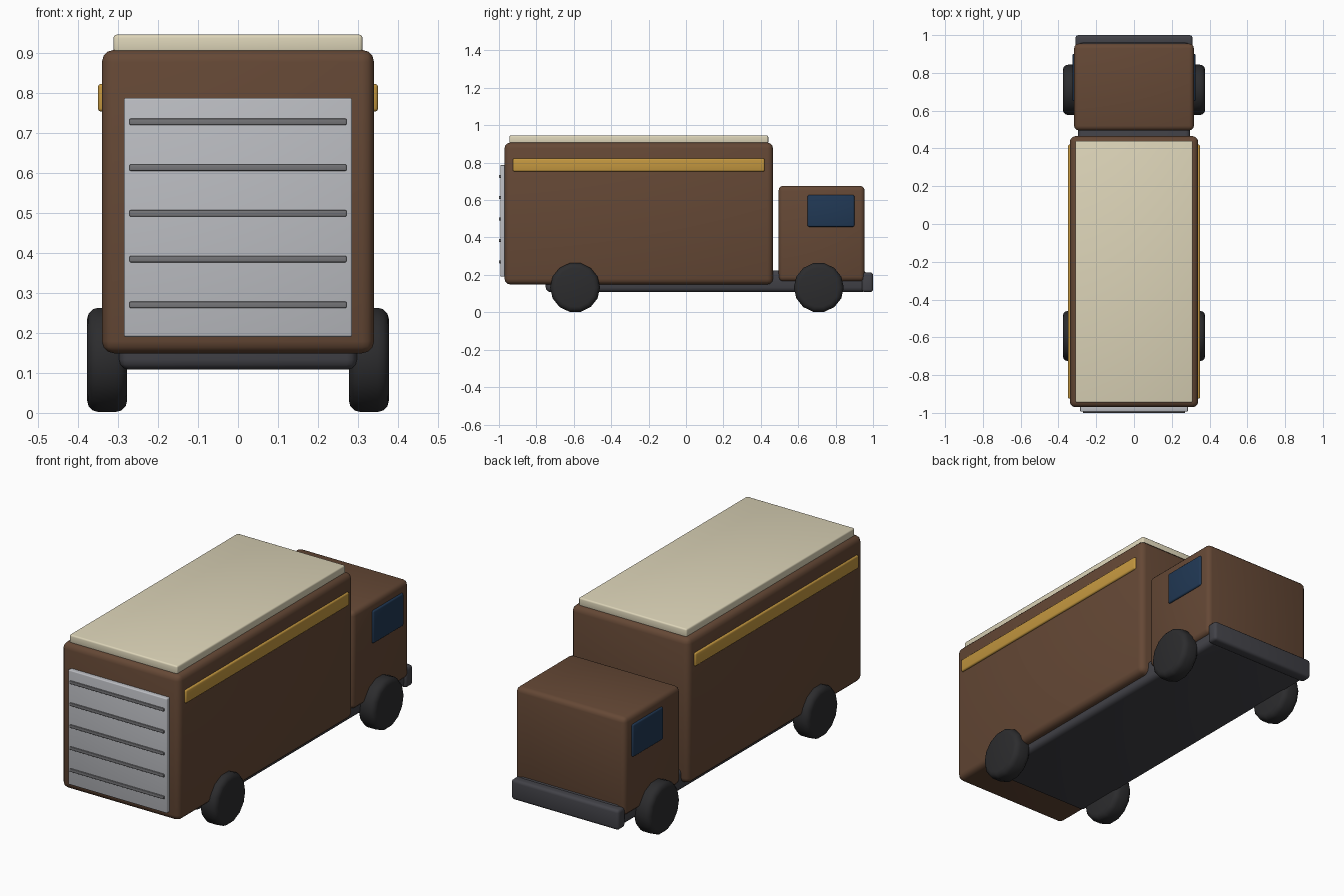
import bpy, math

if "Cube" in bpy.data.objects:
    bpy.data.objects.remove(bpy.data.objects["Cube"])


def material(name, r, g, b):
    m = bpy.data.materials.new(name)
    m.diffuse_color = (r, g, b, 1)
    m.use_nodes = True
    m.node_tree.nodes["Principled BSDF"].inputs["Base Color"].default_value = m.diffuse_color
    return m


BROWN = material("brown", 0.13, 0.065, 0.036)
CREAM = material("cream", 0.72, 0.66, 0.48)
GOLD = material("gold", 0.55, 0.31, 0.05)
GLASS = material("glass", 0.015, 0.04, 0.09)
DARK = material("dark", 0.055, 0.055, 0.065)
TYRE = material("tyre", 0.025, 0.025, 0.027)
SILVER = material("silver", 0.50, 0.51, 0.54)
SLAT = material("slat", 0.18, 0.18, 0.19)


def finish(ob, name, mat, bevel, segments=3):
    ob.name = name
    ob.data.materials.append(mat)
    bpy.ops.object.transform_apply(location=False, rotation=True, scale=True)
    mod = ob.modifiers.new("bevel", 'BEVEL')
    mod.width = bevel
    mod.segments = segments
    mod.limit_method = 'ANGLE'
    mod.angle_limit = math.radians(45)
    bpy.ops.object.modifier_apply(modifier="bevel")
    bpy.ops.object.shade_smooth_by_angle(angle=math.radians(32))
    return ob


def box(name, x, y, z, mat, bevel):
    """Bevelled box from (min, max) ranges on each axis."""
    mid = [(a + b) / 2 for a, b in (x, y, z)]
    bpy.ops.mesh.primitive_cube_add(size=1, location=mid)
    ob = bpy.context.object
    ob.scale = [b - a for a, b in (x, y, z)]
    return finish(ob, name, mat, bevel)


# Chassis and bumper
box("chassis", (-0.297, 0.297), (-0.75, 0.965), (0.108, 0.224), DARK, 0.025)
box("bumper", (-0.31, 0.31), (0.94, 1.0), (0.108, 0.213), DARK, 0.015)

# Cargo body, roof and cab
box("cargo_box", (-0.34, 0.34), (-0.97, 0.465), (0.149, 0.907), BROWN, 0.03)
box("roof_panel", (-0.311, 0.311), (-0.945, 0.44), (0.90, 0.945), CREAM, 0.008)
box("cab", (-0.317, 0.317), (0.495, 0.955), (0.165, 0.676), BROWN, 0.025)

# Rear roller door with slats
box("roller_door", (-0.285, 0.285), (-0.993, -0.96), (0.19, 0.787), SILVER, 0.005)
for i in range(5):
    z = 0.27 + i * 0.1143
    box("door_slat", (-0.271, 0.271), (-1.0, -0.985), (z - 0.008, z + 0.008), SLAT, 0.003)

# Side stripes, windows and wheels
for s, side in ((-1, "left"), (1, "right")):
    def span(a, b):
        return tuple(sorted((s * a, s * b)))
    box(side + "_stripe", span(0.33, 0.35), (-0.925, 0.42), (0.753, 0.822), GOLD, 0.008)
    win = box(side + "_window", span(0.305, 0.326), (0.65, 0.90), (0.457, 0.627), GLASS, 0.008)
    for y, end in ((-0.593, "rear"), (0.71, "front")):
        bpy.ops.mesh.primitive_cylinder_add(
            vertices=14, radius=0.1335, depth=0.1,
            location=(s * 0.327, y, 0.1325), rotation=(0, math.pi / 2, 0))
        finish(bpy.context.object, f"{side}_{end}_wheel", TYRE, 0.028)
